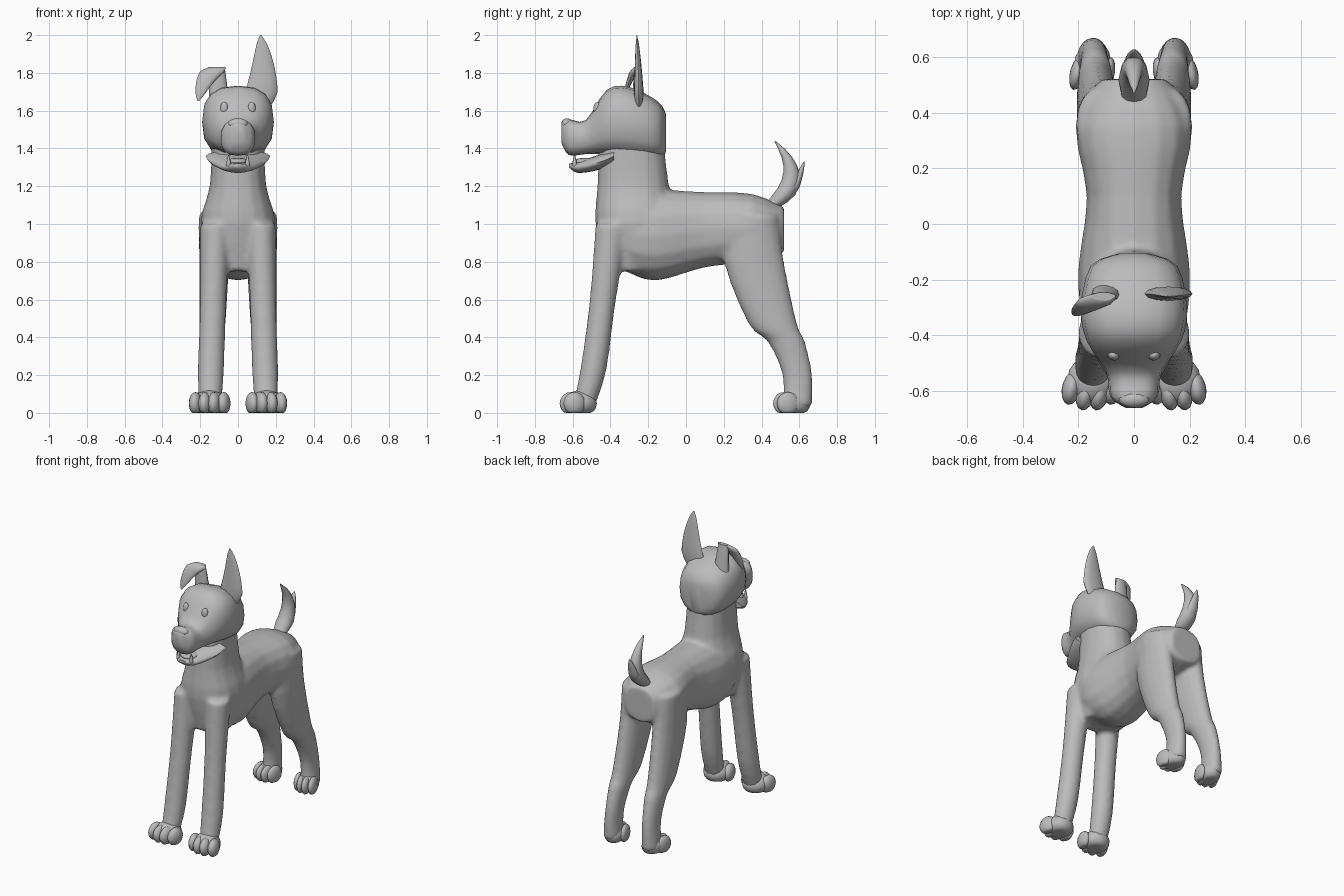
import bpy, bmesh, math
from mathutils import Vector, Matrix

if "Cube" in bpy.data.objects:
    bpy.data.objects.remove(bpy.data.objects["Cube"])

shade = (.5, .5, .5, 1)
grey = bpy.data.materials.new("plain_grey")
grey.use_nodes = True
grey.diffuse_color = shade
grey.node_tree.nodes["Principled BSDF"].inputs["Base Color"].default_value = shade


def smooth_path(stations, steps=3):
    """Fill in stations along a spline through the given ones."""
    points = [Vector(s) for s in stations]
    padded = [points[0]] + points + [points[-1]]
    path = []
    for before, start, end, after in zip(padded, padded[1:], padded[2:], padded[3:]):
        for step in range(steps):
            t = step / steps
            leave, arrive = (end - before) / 2, (after - start) / 2
            bend = start * (1 + 2 * t) * (1 - t) ** 2 + end * t * t * (3 - 2 * t)
            path.append(bend + leave * t * (1 - t) ** 2 - arrive * t * t * (1 - t))
    return path + [points[-1]]


def loft(bm, rings_at, lengthwise=False, power=2.0, sides=16, mirror=1):
    """Skin superellipse rings given as x, y, z, half width, half depth."""
    rings = []
    for x, y, z, wide, deep in rings_at:
        ring = []
        for i in range(sides):
            angle = math.tau * i / sides
            c, s = math.cos(angle), math.sin(angle)
            u = wide * math.copysign(abs(c) ** (2 / power), c)
            v = deep * math.copysign(abs(s) ** (2 / power), s)
            spot = (x + u, y, z + v) if lengthwise else (x + u, y + v, z)
            ring.append(bm.verts.new((spot[0] * mirror, spot[1], spot[2])))
        rings.append(ring)
    for low, high in zip(rings, rings[1:]):
        for i in range(sides):
            j = (i + 1) % sides
            bm.faces.new((low[i], low[j], high[j], high[i]))
    bm.faces.new(rings[0])
    bm.faces.new(rings[-1])


def spine(bm, stations, lengthwise=False, power=2.3):
    """Central part through stations of y, z, half width, half depth."""
    loft(bm, smooth_path([(0, *s) for s in stations]), lengthwise, power)


def leg(bm, stations, mirror):
    """Leg that spreads outward toward the ground."""
    spread = [(.15 - .03 * z, y, z, wide, deep) for y, z, wide, deep in stations]
    loft(bm, smooth_path(spread), mirror=mirror)


def leaf(bm, start, bend, end, width, depth, steps=9):
    """Pointed blade along a curve, widest near its base."""
    start, bend, end = Vector(start), Vector(bend), Vector(end)
    rings = []
    for step in range(steps + 1):
        t = step / steps
        centre = start.lerp(bend, t).lerp(bend.lerp(end, t), t)
        swell = max(.04, min(1, .6 + 2 * t) * (1 - t) ** .6)
        rings.append((*centre, width * swell, depth * swell))
    loft(bm, rings, sides=12)


def blob(bm, centre, radii, turn=0.0):
    """Ellipsoid, flattened where it would go under the ground."""
    place = Matrix.Translation(centre) @ Matrix.Rotation(turn, 4, "Z") @ Matrix.Diagonal((*radii, 1))
    made = bmesh.ops.create_uvsphere(bm, u_segments=14, v_segments=10, radius=1, matrix=place)
    for vert in made["verts"]:
        vert.co.z = max(vert.co.z, 0)


def finish(name, bm):
    """Turn the mesh into a smooth-shaded object."""
    bmesh.ops.recalc_face_normals(bm, faces=bm.faces)
    mesh = bpy.data.meshes.new(name)
    bm.to_mesh(mesh)
    bm.free()
    part = bpy.data.objects.new(name, mesh)
    bpy.context.collection.objects.link(part)
    mesh.materials.append(grey)
    bpy.ops.object.select_all(action="DESELECT")
    part.select_set(True)
    bpy.context.view_layer.objects.active = part
    bpy.ops.object.shade_smooth_by_angle(angle=math.radians(60))
    return part


# Body: trunk, neck and four legs fused into one smooth skin
trunk = [(-.42, .97, .12, .15), (-.3, .95, .19, .21), (-.15, .94, .2, .24),
         (.1, .97, .17, .2), (.35, .98, .21, .18), (.52, .97, .12, .12)]
neck = [(-.29, 1.45, .14, .17), (-.28, 1.2, .15, .19), (-.27, 1, .2, .21), (-.3, .75, .14, .13)]
front_leg = [(-.39, 1, .08, .09), (-.44, .6, .07, .07), (-.49, .23, .07, .07), (-.54, .04, .06, .06)]
hind_leg = [(.36, 1.05, .09, .13), (.36, .8, .08, .16), (.46, .47, .07, .13),
            (.53, .38, .06, .1), (.59, .2, .05, .08), (.59, .03, .06, .08)]
bm = bmesh.new()
spine(bm, trunk, lengthwise=True)
spine(bm, neck)
for side in (1, -1):
    leg(bm, front_leg, side)
    leg(bm, hind_leg, side)
body = finish("body", bm)
fuse = body.modifiers.new("fuse", "REMESH")
fuse.mode = "VOXEL"
fuse.voxel_size = .014
fuse.use_smooth_shade = True
relax = body.modifiers.new("relax", "SMOOTH")
relax.factor = .5
relax.iterations = 8

# Paws with four toes each
for place, y, scale in (("front", -.56, 1), ("hind", .57, .74)):
    for word, side in (("left", 1), ("right", -1)):
        turn = .2 * side
        bm = bmesh.new()
        blob(bm, (.15 * side, y, .05), (.09 * scale, .09, .07), turn)
        for toe in (-1.5, -.5, .5, 1.5):
            across = .15 + .05 * scale * toe
            reach = .06 - .02 * abs(toe)
            blob(bm, (across * side, y - reach, .05), (.034 * scale, .06, .06), turn)
        finish(f"{place}_{word}_paw", bm)

# Head with snout
bm = bmesh.new()
spine(bm, [(-.105, 1.48, .05, .1), (-.15, 1.5, .155, .15), (-.3, 1.54, .19, .185),
           (-.42, 1.54, .17, .17), (-.53, 1.46, .1, .09), (-.62, 1.46, .085, .095),
           (-.66, 1.48, .03, .05)], lengthwise=True, power=2.6)
finish("head", bm)

# Open lower jaw, tongue and two teeth
bm = bmesh.new()
spine(bm, [(-.38, 1.36, .17, .03), (-.45, 1.33, .15, .04), (-.57, 1.3, .08, .03),
           (-.62, 1.31, .03, .01)], lengthwise=True, power=2)
finish("lower_jaw", bm)
bm = bmesh.new()
blob(bm, (0, -.53, 1.33), (.06, .07, .02))
finish("tongue", bm)
bm = bmesh.new()
for side in (1, -1):
    leaf(bm, (.05 * side, -.59, 1.3), (.05 * side, -.59, 1.33), (.05 * side, -.59, 1.37), .015, .015)
finish("lower_teeth", bm)

# Nose
bm = bmesh.new()
blob(bm, (0, -.63, 1.53), (.055, .03, .03))
finish("nose", bm)

# Eyes
for word, side in (("left", 1), ("right", -1)):
    bm = bmesh.new()
    blob(bm, (.073 * side, -.47, 1.61), (.022, .02, .036), .4 * side)
    finish(word + "_eye", bm)

# Upright ear
bm = bmesh.new()
leaf(bm, (.11, -.25, 1.62), (.15, -.25, 1.8), (.12, -.26, 2), .1, .03)
finish("left_ear", bm)

# Folded ear: short stem with a flap hanging forward
bm = bmesh.new()
loft(bm, [(-.1, -.25, 1.64, .055, .035), (-.11, -.26, 1.83, .04, .015)], sides=12)
leaf(bm, (-.11, -.26, 1.83), (-.18, -.3, 1.78), (-.21, -.33, 1.65), .075, .025)
finish("right_ear", bm)

# Tail: leaf tip curling forward and a small tuft behind
bm = bmesh.new()
leaf(bm, (0, .44, 1.08), (0, .66, 1.24), (0, .47, 1.44), .065, .07)
leaf(bm, (0, .56, 1.16), (0, .6, 1.25), (0, .625, 1.33), .045, .03)
finish("tail", bm)
